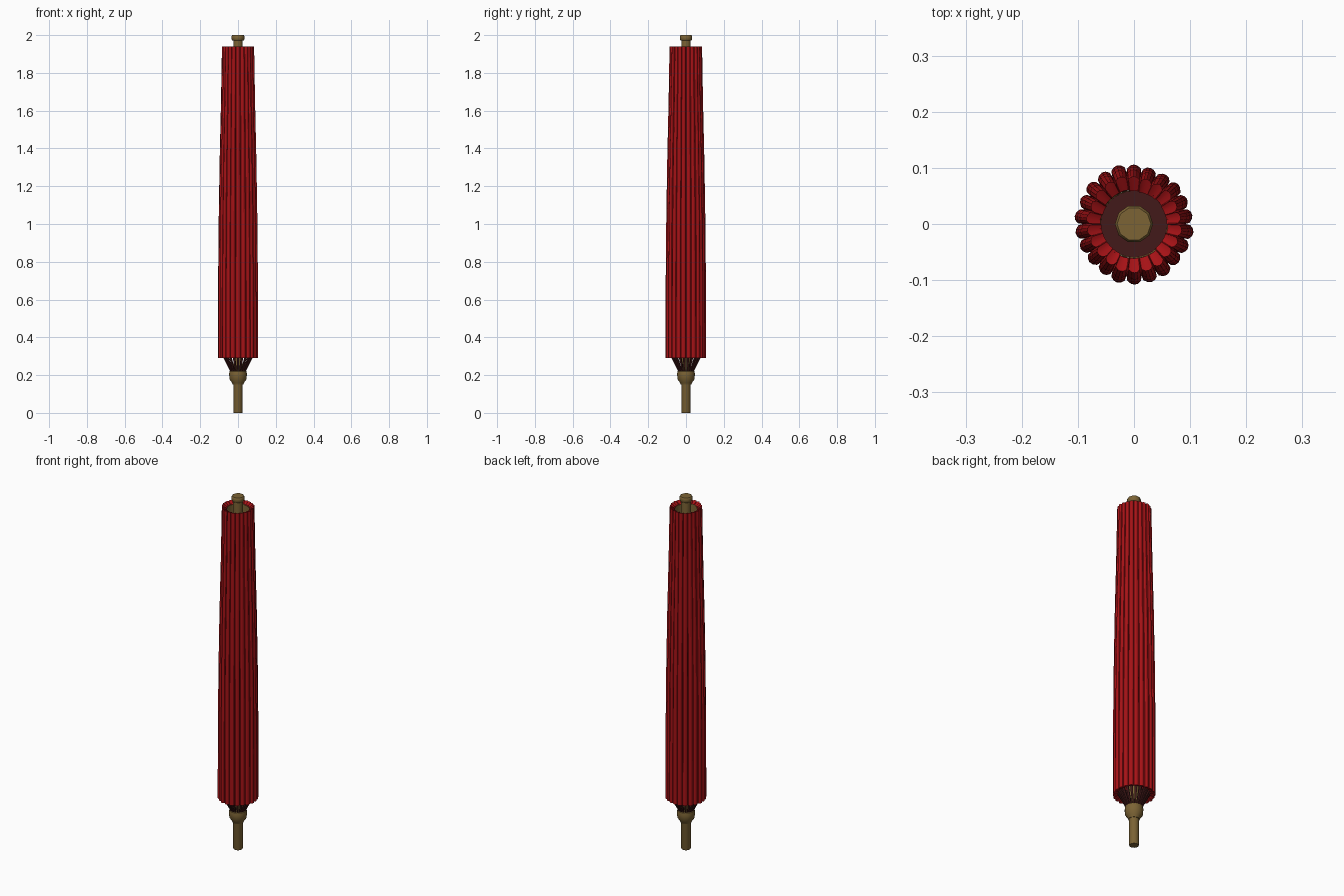
import bpy, bmesh, math, random
from mathutils import Vector

if "Cube" in bpy.data.objects:
    bpy.data.objects.remove(bpy.data.objects["Cube"])
random.seed(4)

def mat(name, c):
    m = bpy.data.materials.new(name)
    m.diffuse_color = (*c, 1)
    m.use_nodes = True
    m.node_tree.nodes["Principled BSDF"].inputs["Base Color"].default_value = m.diffuse_color
    return m

RED = mat("red paper", (0.38, 0.006, 0.008))
WOOD = mat("bamboo wood", (0.20, 0.125, 0.035))
DARK = mat("dark maroon ribs", (0.055, 0.010, 0.010))

def finish(name, bm, m, angle=None):
    me = bpy.data.meshes.new(name)
    bm.to_mesh(me)
    bm.free()
    ob = bpy.data.objects.new(name, me)
    bpy.context.collection.objects.link(ob)
    me.materials.append(m)
    if angle:
        bpy.ops.object.select_all(action='DESELECT')
        ob.select_set(True)
        bpy.context.view_layer.objects.active = ob
        bpy.ops.object.shade_smooth_by_angle(angle=math.radians(angle))
    return ob

def skin(bm, rings):
    vs = [[bm.verts.new(p) for p in r] for r in rings]
    n = len(vs[0])
    for a, b in zip(vs, vs[1:]):
        for i in range(n):
            j = (i + 1) % n
            bm.faces.new((a[i], a[j], b[j], b[i]))
    return vs

def lathe(name, prof, sides, m, caps=True):
    bm = bmesh.new()
    vs = skin(bm, [[(r * math.cos(2 * math.pi * i / sides), r * math.sin(2 * math.pi * i / sides), z)
                    for i in range(sides)] for r, z in prof])
    if caps:
        bm.faces.new(vs[0][::-1])
        bm.faces.new(vs[-1])
    return finish(name, bm, m, 40)

# Pole, collar and tip
lathe("pole", [(0.023, 0), (0.025, 0.005), (0.025, 1.98)], 16, WOOD)
lathe("collar", [(0.028, 0.150), (0.032, 0.160), (0.045, 0.178), (0.047, 0.205),
                 (0.045, 0.220), (0.034, 0.228)], 16, WOOD)
lathe("tip_cap", [(0.030, 1.972), (0.034, 1.977), (0.034, 1.995), (0.030, 2.0)], 10, WOOD)

# Pleated canopy: scalloped pleats with narrow folds, bottom hem to top rim
PLEATS = 22
SECTION = [(0.0, 0.86), (0.07, 0.94), (0.28, 0.985), (0.5, 1.0), (0.72, 0.985), (0.93, 0.94)]
LEVELS = [(0.29, 0.107), (0.45, 0.107), (0.75, 0.106), (1.05, 0.103), (1.35, 0.098),
          (1.65, 0.091), (1.94, 0.086)]
jit = [random.uniform(-0.003, 0.002) for _ in range(PLEATS)]
skew = [random.uniform(-0.12, 0.12) for _ in range(PLEATS)]

def pleat_ring(z, r, depth=1.0, wob=0.0):
    pts = []
    for k in range(PLEATS):
        for f, s in SECTION:
            a = 2 * math.pi * (k + f + skew[k] * f * (1 - f) * 2) / PLEATS
            rr = (r + jit[k] * (1 if f else 0.3)) * (1 - (1 - s) * depth)
            pts.append((rr * math.cos(a), rr * math.sin(a), z + (wob if f == 0 else jit[k] * wob * 100)))
    return pts

bm = bmesh.new()
rings = [pleat_ring(z, r) for z, r in LEVELS]
# rim turned inwards at the top, hem turned inwards at the bottom
hem = [(x * 0.78, y * 0.78, z + 0.012) for x, y, z in pleat_ring(0.29, 0.100, 0.3)]
lip = pleat_ring(1.925, 0.060, 0.1)
skin(bm, [hem] + rings + [lip])
finish("canopy", bm, RED, 25)

# Inner hub lining and its floor, seen down the open top
bm = bmesh.new()
vs = skin(bm, [[(r * math.cos(2 * math.pi * i / 32), r * math.sin(2 * math.pi * i / 32), z)
                for i in range(32)] for r, z in [(0.061, 1.928), (0.059, 1.84)]])
finish("hub_lining", bm, WOOD, 30)
lathe("hub_floor", [(0.060, 1.835), (0.060, 1.842)], 32, DARK)

# Ribs fanning from the collar into the canopy
bm = bmesh.new()
for k in range(PLEATS):
    a = 2 * math.pi * (k + 0.5) / PLEATS
    out, side = Vector((math.cos(a), math.sin(a), 0)), Vector((-math.sin(a), math.cos(a), 0))
    rings = []
    for r, z, w in [(0.036, 0.218, 0.0035), (0.078, 0.300, 0.0065), (0.078, 0.50, 0.006)]:
        c = out * r + Vector((0, 0, z))
        rings.append([c + side * (w * sx) + out * (0.004 * sy)
                      for sx, sy in ((-1, -1), (-1, 1), (1, 1), (1, -1))])
    vs = skin(bm, rings)
    bm.faces.new(vs[0])
    bm.faces.new(vs[-1])
bmesh.ops.recalc_face_normals(bm, faces=bm.faces)
finish("ribs", bm, DARK)
